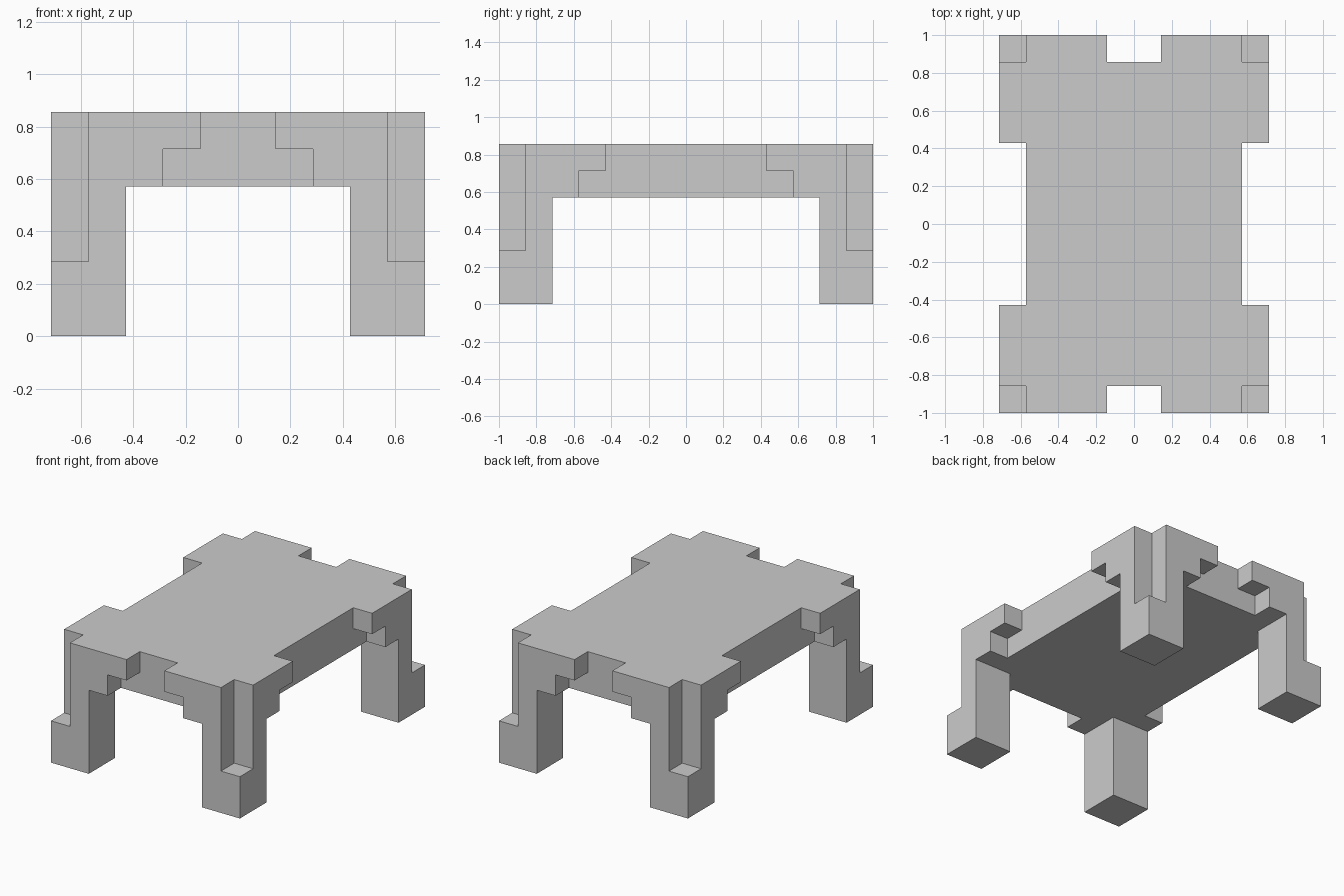
import bpy, bmesh
from mathutils import Vector

if "Cube" in bpy.data.objects:
    bpy.data.objects.remove(bpy.data.objects["Cube"])

U = 1 / 7  # block size: the model is 10 x 14 x 6 blocks


def prism(name, points, extrude):
    """Extrude a flat outline (in blocks) along a vector into a closed solid."""
    bm = bmesh.new()
    face = bm.faces.new([bm.verts.new(Vector(p) * U) for p in points])
    ext = bmesh.ops.extrude_face_region(bm, geom=[face], use_keep_orig=True)
    moved = [v for v in ext["geom"] if isinstance(v, bmesh.types.BMVert)]
    bmesh.ops.translate(bm, verts=moved, vec=Vector(extrude) * U)
    bmesh.ops.recalc_face_normals(bm, faces=bm.faces)
    mesh = bpy.data.meshes.new(name)
    bm.to_mesh(mesh)
    bm.free()
    obj = bpy.data.objects.new(name, mesh)
    bpy.context.collection.objects.link(obj)
    return obj


# Table top slab
table = prism("table", [(-4, -6, 4), (4, -6, 4), (4, 6, 4), (-4, 6, 4)], (0, 0, 2))

# Leg outline: stepped bracket, leg, and foot block poking out at the corner
outline = [(1, 6), (1, 5), (2, 5), (2, 4), (3, 4), (3, 0), (5, 0), (5, 2), (4, 2), (4, 6)]
end_legs = prism("end_leg_brackets", [(a, 5, z) for a, z in outline], (0, 2, 0))
side_legs = prism("side_leg_brackets", [(3, a + 2, z) for a, z in outline], (2, 0, 0))

# Mirror the legs to all four corners and fuse them with the top
bpy.context.view_layer.objects.active = table
for part in (end_legs, side_legs):
    part.hide_render = True
    mirror = part.modifiers.new("corners", 'MIRROR')
    mirror.use_axis = (True, True, False)
    mirror.use_mirror_merge = False
    union = table.modifiers.new("fuse", 'BOOLEAN')
    union.operation = 'UNION'
    union.solver = 'EXACT'
    union.object = part
    bpy.ops.object.modifier_apply(modifier=union.name)
    bpy.data.objects.remove(part)

# Merge coplanar faces left by the union
bm = bmesh.new()
bm.from_mesh(table.data)
bmesh.ops.remove_doubles(bm, verts=bm.verts, dist=1e-4)
bmesh.ops.dissolve_limit(bm, angle_limit=0.01, verts=bm.verts, edges=bm.edges)
bm.to_mesh(table.data)
bm.free()
